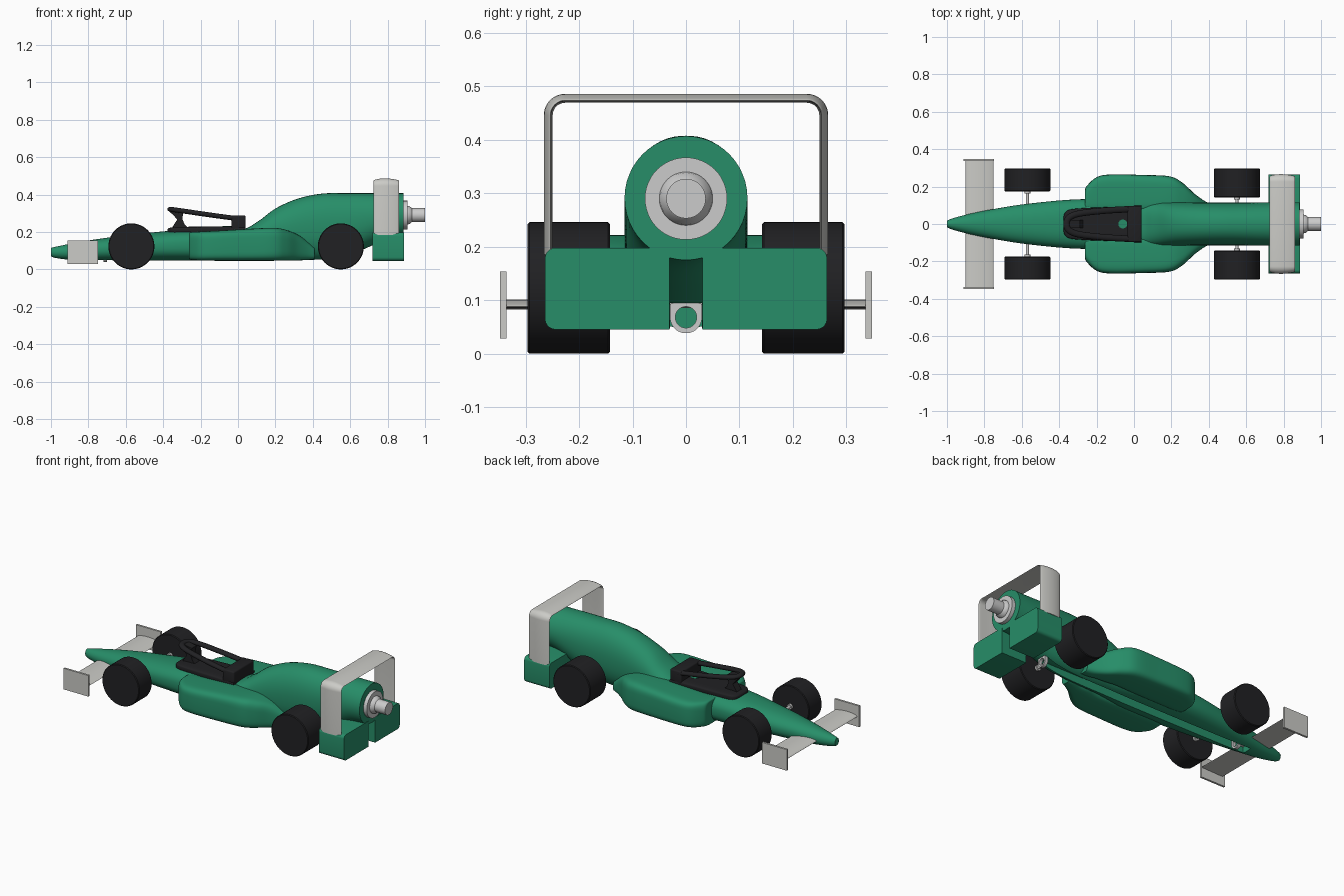
import bpy, bmesh
from math import sin, cos, pi, copysign, radians
from mathutils import Vector

if "Cube" in bpy.data.objects:
    bpy.data.objects.remove(bpy.data.objects["Cube"])


def material(name, rgb):
    m = bpy.data.materials.new(name)
    m.diffuse_color = (*rgb, 1)
    m.use_nodes = True
    m.node_tree.nodes["Principled BSDF"].inputs["Base Color"].default_value = m.diffuse_color
    return m


GREEN = material("green", (0.02, 0.27, 0.14))
BLACK = material("black", (0.015, 0.015, 0.017))
WHITE = material("off_white", (0.6, 0.6, 0.57))


def smooth(ob, angle=35):
    bpy.ops.object.select_all(action='DESELECT')
    ob.select_set(True)
    bpy.context.view_layer.objects.active = ob
    bpy.ops.object.shade_smooth_by_angle(angle=radians(angle))


def apply_all(ob):
    bpy.context.view_layer.objects.active = ob
    for m in list(ob.modifiers):
        bpy.ops.object.modifier_apply(modifier=m.name)


def skin(name, rings, mat=None):
    """Bridge equal-sized closed rings of points and cap both ends."""
    bm = bmesh.new()
    vs = [[bm.verts.new(p) for p in r] for r in rings]
    n = len(vs[0])
    for a, b in zip(vs, vs[1:]):
        for i in range(n):
            bm.faces.new((a[i], a[(i + 1) % n], b[(i + 1) % n], b[i]))
    bm.faces.new(vs[0])
    bm.faces.new(vs[-1])
    bmesh.ops.recalc_face_normals(bm, faces=bm.faces)
    me = bpy.data.meshes.new(name)
    bm.to_mesh(me)
    bm.free()
    ob = bpy.data.objects.new(name, me)
    bpy.context.collection.objects.link(ob)
    if mat:
        me.materials.append(mat)
    smooth(ob)
    return ob


def spline(keys, sub):
    """Catmull-Rom through tuples of numbers."""
    out = []
    for i in range(len(keys) - 1):
        p = [keys[max(0, min(len(keys) - 1, i + k))] for k in (-1, 0, 1, 2)]
        for s in range(sub):
            t = s / sub
            out.append([b + 0.5 * t * (c - a + t * (2*a - 5*b + 4*c - d + t * (3*(b - c) + d - a)))
                        for a, b, c, d in zip(*p)])
    return out + [list(keys[-1])]


def loft(name, keys, mat, sub=5, n=48):
    """Superellipse sections along x: (x, y_min, y_max, z_min, z_max, exponent)."""
    rings = []
    for x, y0, y1, z0, z1, e in spline(keys, sub):
        ring = []
        for i in range(n):
            c, s = cos(2 * pi * i / n), sin(2 * pi * i / n)
            ring.append((x, (y0 + y1) / 2 + (y1 - y0) / 2 * copysign(abs(c) ** (2 / e), c),
                         (z0 + z1) / 2 + (z1 - z0) / 2 * copysign(abs(s) ** (2 / e), s)))
        rings.append(ring)
    return skin(name, rings, mat)


def mirror(ob):
    m = ob.modifiers.new("mirror", 'MIRROR')
    m.use_axis = (False, True, False)


def box(name, lo, hi, mat=None, bevel=0.0, seg=3):
    bpy.ops.mesh.primitive_cube_add(size=1, location=[(a + b) / 2 for a, b in zip(lo, hi)])
    ob = bpy.context.object
    ob.name = name
    ob.scale = [b - a for a, b in zip(lo, hi)]
    bpy.ops.object.transform_apply(location=True, rotation=True, scale=True)
    if mat:
        ob.data.materials.append(mat)
    if bevel:
        m = ob.modifiers.new("bevel", 'BEVEL')
        m.width, m.segments = bevel, seg
        apply_all(ob)
        smooth(ob)
    return ob


def lathe(name, profile, centre, axis, mat=None, n=48):
    """Rings of (distance along axis, radius) about the x or y axis."""
    rings = []
    for d, r in profile:
        pts = [(r * cos(2 * pi * i / n), r * sin(2 * pi * i / n)) for i in range(n)]
        rings.append([Vector(centre) + Vector((d, u, v) if axis == 'x' else (u, d, v)) for u, v in pts])
    return skin(name, rings, mat)


def foil(name, path, x0, x1, thick, mat):
    """Aerofoil swept along path of (y, z, normal_y, normal_z)."""
    prof = []
    for i in range(24):
        a = 2 * pi * i / 24
        u = (1 - cos(a)) / 2
        prof.append((x0 + (x1 - x0) * u, thick * (0.5 * sin(a) * (1.1 - 0.5 * u) + 0.25 * sin(pi * u))))
    return skin(name, [[(x, y + t * ny, z + t * nz) for x, t in prof] for y, z, ny, nz in path], mat)


# Main body from nose to round tail: (x, half width, bottom, top, exponent)
shape = [(-1, .018, .07, .115, 2), (-.97, .03, .06, .122, 2), (-.88, .054, .05, .14, 2.1),
         (-.75, .08, .047, .162, 2.2), (-.57, .108, .046, .185, 2.3), (-.3, .132, .046, .21, 2.6),
         (0, .13, .046, .212, 2.8), (.1, .122, .046, .252, 2.5), (.2, .116, .046, .325, 2.3),
         (.32, .115, .046, .378, 2.3), (.45, .115, .05, .405, 2.3), (.58, .115, .07, .407, 2.3),
         (.7, .115, .12, .407, 2.2), (.8, .115, .163, .407, 2), (.885, .115, .175, .407, 2)]
body = loft("main_body", [(x, -w, w, a, b, e) for x, w, a, b, e in shape], GREEN)

# Tether channel cut along the underside
cutter = box("channel_cutter", (-.78, -.03, 0), (.95, .03, .095))
cutter.hide_render = True
cutter.hide_viewport = False
m = body.modifiers.new("channel", 'BOOLEAN')
m.object, m.operation, m.solver = cutter, 'DIFFERENCE', 'EXACT'
apply_all(body)
bpy.data.objects.remove(cutter)
smooth(body)

# Side pods
pod = loft("side_pods", [(-.262, .06, .17, .065, .188, 3), (-.255, .06, .2, .052, .198, 4),
                         (-.2, .06, .25, .047, .202, 5), (-.12, .06, .265, .046, .206, 5),
                         (.05, .06, .262, .046, .216, 5), (.19, .06, .255, .046, .222, 4.5),
                         (.26, .05, .22, .047, .21, 4), (.32, .05, .165, .048, .185, 3.5),
                         (.37, .04, .128, .05, .15, 3), (.41, .04, .105, .055, .115, 3)], GREEN)
mirror(pod)

# Rear blocks under the wing
block = box("rear_blocks", (.72, .031, .045), (.887, .264, .198), GREEN)
bm = bmesh.new()
bm.from_mesh(block.data)
edges = [e for e in bm.edges if abs(e.verts[0].co.x - e.verts[1].co.x) > .1
         and e.verts[0].co.y > .2]
bmesh.ops.bevel(bm, geom=edges, offset=.02, segments=5, profile=.5, affect='EDGES')
bm.to_mesh(block.data)
bm.free()
smooth(block)
mirror(block)

# Front wing and end plates
foil("front_wing", [(-.338, .088, 0, 1), (.338, .088, 0, 1)], -.9, -.75, .02, WHITE)
mirror(box("front_end_plates", (-.912, .336, .028), (-.748, .348, .154), WHITE))

# Rear wing: one aerofoil bent into an arch with rounded corners
arc = [(.226 + .028 * cos(a), .446 + .028 * sin(a), cos(a), sin(a))
       for a in (i * pi / 16 for i in range(9))]
path = [(.254, .185, 1, 0)] + arc
path += [(-y, z, -u, v) for y, z, u, v in reversed(path)]
foil("rear_wing_arch", path, .725, .862, .018, WHITE)

# Wheels, axles and hubs
for end, x, inner in (("front", -.57, .175), ("rear", .55, .142)):
    outer = .297
    for side, s in (("left", 1), ("right", -1)):
        lathe(f"{end}_{side}_wheel", [(s * inner, .119), (s * (inner + .004), .123),
                                      (s * (outer - .004), .123), (s * outer, .119)],
              (x, 0, .123), 'y', BLACK, 64)
        lathe(f"{end}_{side}_hub", [(s * (inner - .012), .016), (s * (inner + .01), .016)],
              (x, 0, .123), 'y', None, 24)
    lathe(f"{end}_axle", [(-inner - .02, .008), (inner + .02, .008)], (x, 0, .123), 'y', None, 20)

# Gas cartridge with stepped neck in the tail
lathe("tail_cartridge", [(.87, .077), (.907, .077), (.907, .05), (.917, .048),
                         (.93, .037), (1, .037)], (0, 0, .29), 'x')

# Tether guides under the car: square-topped rings
for name, x in (("front_tether_guide", -.72), ("rear_tether_guide", .62)):
    outer, inner = [], []
    for i in range(32):
        a = 2 * pi * (i + .5) / 32
        c, s = cos(a), sin(a)
        k = .03 if s < 0 else min(.03 / max(abs(c), 1e-6), .027 / max(s, 1e-6))
        outer.append((k * c, .068 + k * s))
        inner.append((.02 * c, .068 + .02 * s))
    loops = [(outer, x), (outer, x + .02), (inner, x + .02), (inner, x), (outer, x)]
    ring = skin(name, [[(px, y, z) for y, z in pts] for pts, px in loops])
    bm = bmesh.new()
    bm.from_mesh(ring.data)
    bmesh.ops.delete(bm, geom=[f for f in bm.faces if len(f.verts) > 4], context='FACES')
    bmesh.ops.remove_doubles(bm, verts=bm.verts, dist=1e-5)
    bmesh.ops.recalc_face_normals(bm, faces=bm.faces)
    bm.to_mesh(ring.data)
    bm.free()
    smooth(ring)

# Cockpit guard: base plate, rear block, front pillar and sloping hoop
loft("guard_base", [(x, -w, w, .19, t, 5) for x, w, t in
                    ((-.378, .03, .212), (-.37, .058, .22), (-.34, .078, .226), (-.25, .086, .228),
                     (-.1, .092, .23), (.04, .1, .23))], BLACK)
box("guard_rear_block", (-.035, -.096, .2), (.04, .096, .288), BLACK, .008)
pillar = [(-.36, .21), (-.345, .235), (-.325, .265), (-.345, .29), (-.37, .31), (-.365, .328),
          (-.29, .315), (-.298, .27), (-.285, .24), (-.26, .215)]
skin("guard_front_pillar", [[(x, y, z) for x, z in pillar] for y in (-.022, .022)], BLACK)
half = [(-.01, .08, .272), (-.15, .072, .291), (-.28, .058, .31), (-.335, .042, .318), (-.358, .018, .321)]
hoop = spline(half + [(x, -y, z) for x, y, z in reversed(half)], 5)
rings = []
for i, p in enumerate(hoop):
    d = (Vector(hoop[min(i + 1, len(hoop) - 1)]) - Vector(hoop[max(i - 1, 0)])).normalized()
    side = d.cross(Vector((0, 0, 1))).normalized()
    up = side.cross(d)
    rings.append([Vector(p) + side * .017 * cos(2 * pi * k / 16) + up * .013 * sin(2 * pi * k / 16)
                  for k in range(16)])
skin("guard_hoop", rings, BLACK)

# Small green disc in the cockpit floor
bpy.ops.mesh.primitive_cylinder_add(vertices=32, radius=.024, depth=.02, location=(-.06, 0, .222))
bpy.context.object.name = "cockpit_disc"
bpy.context.object.data.materials.append(GREEN)
